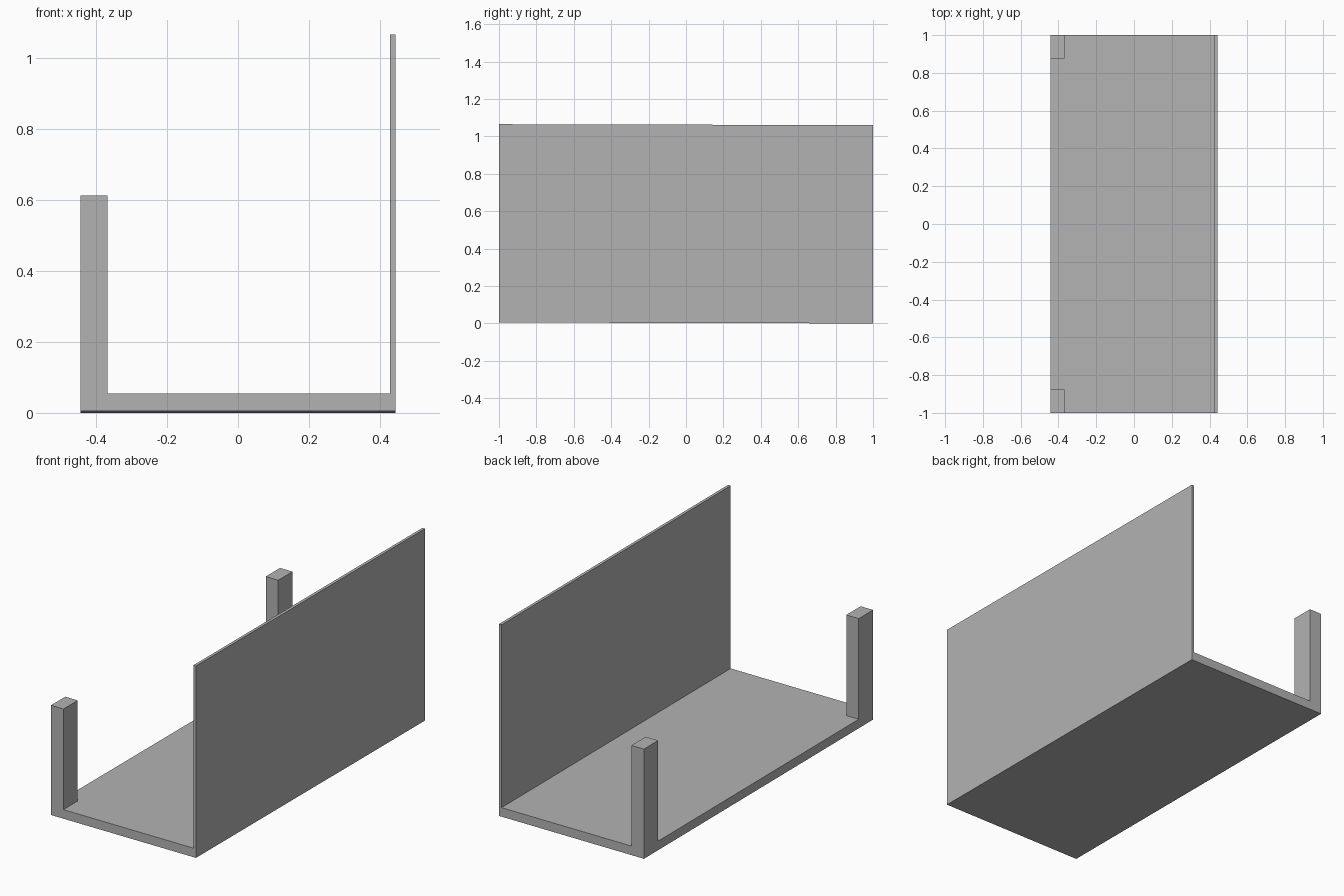
import bpy, bmesh
from mathutils import Matrix

cube = bpy.data.objects.get("Cube")
if cube:
    bpy.data.objects.remove(cube, do_unlink=True)

grey = bpy.data.materials.new("plain grey")
grey.use_nodes = True
colour = (0.45, 0.45, 0.45, 1)
grey.diffuse_color = colour
grey.node_tree.nodes["Principled BSDF"].inputs["Base Color"].default_value = colour

HALF_W, HALF_L = 0.443, 1.0
FLOOR, WALL_H, POST_H = 0.05, 1.06, 0.606
WALL_T, POST_W, POST_L = 0.016, 0.076, 0.125

# The whole piece leans very slightly, its front end raised
tilt = Matrix.Identity(4)
tilt[2][1] = -0.0025
tilt[2][3] = 0.0025


def extrude_profile(name, profile, y0, y1):
    """Extrude an (x, z) outline along y."""
    bm = bmesh.new()
    face = bm.faces.new([bm.verts.new((x, y0, z)) for x, z in profile])
    new = bmesh.ops.extrude_face_region(bm, geom=[face])["geom"]
    verts = [v for v in new if isinstance(v, bmesh.types.BMVert)]
    bmesh.ops.translate(bm, verts=verts, vec=(0, y1 - y0, 0))
    bmesh.ops.recalc_face_normals(bm, faces=bm.faces)
    bm.transform(tilt)
    mesh = bpy.data.meshes.new(name)
    bm.to_mesh(mesh)
    bm.free()
    mesh.materials.append(grey)
    obj = bpy.data.objects.new(name, mesh)
    bpy.context.collection.objects.link(obj)
    return obj


# Floor slab and tall thin side wall in one L-shaped section
inner = HALF_W - WALL_T
extrude_profile("floor_and_side_wall", [
    (-HALF_W, 0), (HALF_W, 0), (HALF_W, WALL_H),
    (inner, WALL_H), (inner, FLOOR), (-HALF_W, FLOOR)], -HALF_L, HALF_L)

# Corner posts on the open side
post = [(-HALF_W, FLOOR), (-HALF_W + POST_W, FLOOR),
        (-HALF_W + POST_W, POST_H), (-HALF_W, POST_H)]
extrude_profile("front_post", post, -HALF_L, -HALF_L + POST_L)
extrude_profile("back_post", post, HALF_L - POST_L, HALF_L)
